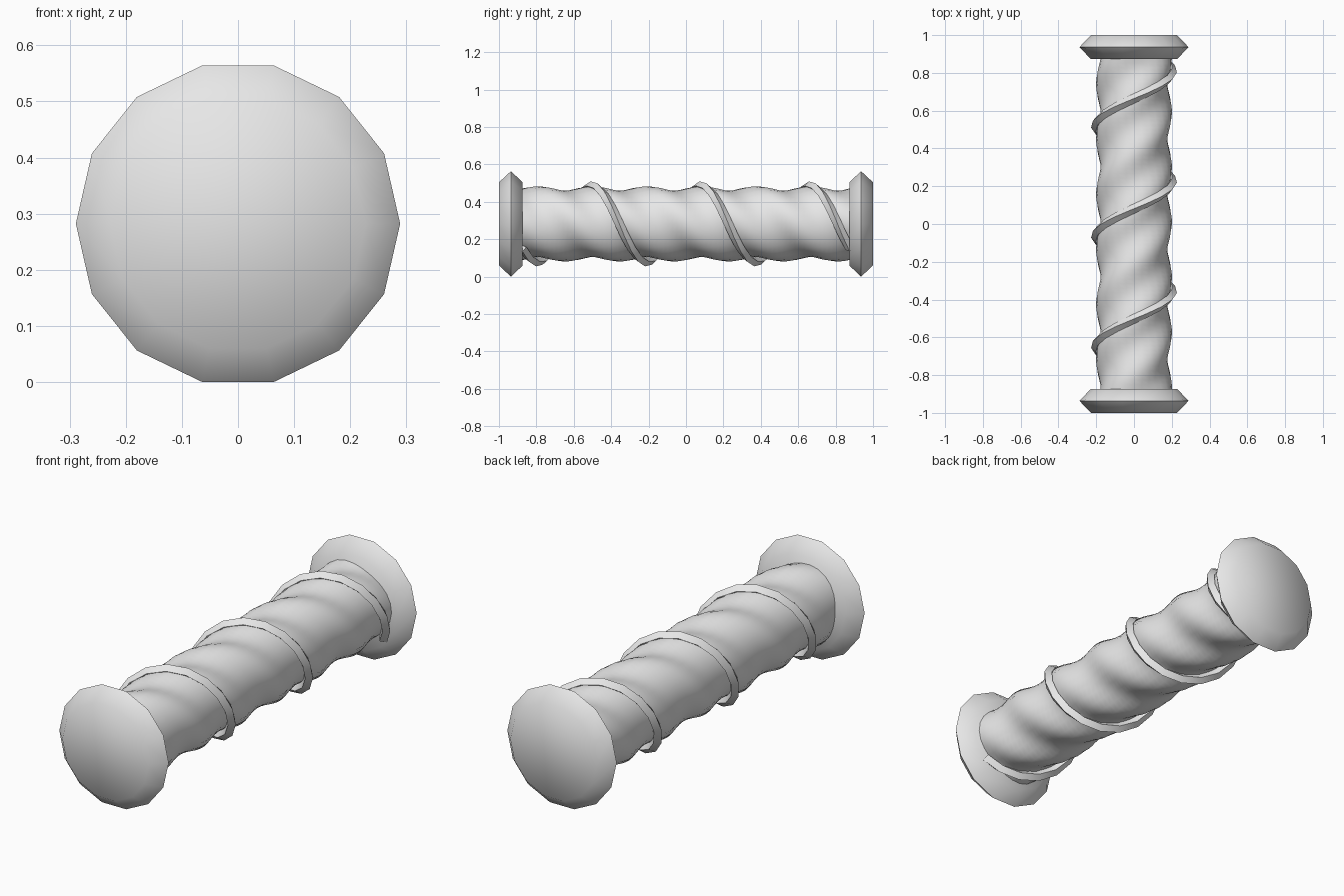
import bpy, bmesh, math
from mathutils import Vector

if "Cube" in bpy.data.objects:
    bpy.data.objects.remove(bpy.data.objects["Cube"])

CZ = 0.282          # height of the long axis
HALF = 0.875        # half length of the shaft between the caps
PITCH = 2 * HALF / 3

grey = bpy.data.materials.new("plain_grey")
grey.diffuse_color = (0.8, 0.8, 0.8, 1)
grey.use_nodes = True
grey.node_tree.nodes["Principled BSDF"].inputs["Base Color"].default_value = grey.diffuse_color


def around(r, a, y):
    """Point at radius r and angle a around the long axis."""
    return Vector((r * math.cos(a), y, CZ + r * math.sin(a)))


def skin(name, rings, angle):
    """Join rings of points into a closed tube with end faces."""
    bm = bmesh.new()
    loops = [[bm.verts.new(p) for p in ring] for ring in rings]
    n = len(loops[0])
    for a, b in zip(loops, loops[1:]):
        for i in range(n):
            j = (i + 1) % n
            bm.faces.new((a[i], a[j], b[j], b[i]))
    bm.faces.new(loops[0])
    bm.faces.new(loops[-1])
    bmesh.ops.recalc_face_normals(bm, faces=bm.faces)
    mesh = bpy.data.meshes.new(name)
    bm.to_mesh(mesh)
    bm.free()
    mesh.materials.append(grey)
    ob = bpy.data.objects.new(name, mesh)
    bpy.context.collection.objects.link(ob)
    bpy.ops.object.select_all(action='DESELECT')
    ob.select_set(True)
    bpy.context.view_layer.objects.active = ob
    bpy.ops.object.shade_smooth_by_angle(angle=math.radians(angle))


# Bevelled end caps, 14 sided
for name, side in (("front_cap", -1), ("back_cap", 1)):
    profile = [(0.228, HALF - 0.002), (0.289, 0.936), (0.228, 1.0)]
    skin(name, [[around(r, math.tau * i / 14, side * y) for i in range(14)]
                for r, y in profile], 60)

# Shaft with three twisted lobes
SIDES, RINGS = 28, 72


def shaft_radius(a, y):
    return 0.189 + 0.012 * math.cos(3 * (a - math.pi / 2) + math.tau * (y + 0.5) / (PITCH / 2))


shaft = []
for k in range(RINGS + 1):
    y = -HALF + 2 * HALF * k / RINGS
    angles = [math.tau * i / SIDES for i in range(SIDES)]
    shaft.append([around(shaft_radius(a, y), a, y) for a in angles])
skin("twisted_shaft", shaft, 60)

# Wire wound three turns around the shaft, low-poly square section
STEPS, WIRE_R, THICK = 16, 0.204, 0.024
start = math.radians(-40)
wire = []
for k in range(3 * STEPS + 1):
    a = start + math.tau * k / STEPS
    y = HALF - PITCH * k / STEPS
    radial = Vector((math.cos(a), 0, math.sin(a)))
    tangent = Vector((-WIRE_R * math.sin(a), -PITCH / math.tau, WIRE_R * math.cos(a))).normalized()
    across = tangent.cross(radial)
    centre = around(WIRE_R, a, y)
    wire.append([centre + THICK * (math.cos(t) * radial + math.sin(t) * across)
                 for t in (math.tau * i / 4 for i in range(4))])
skin("wound_wire", wire, 30)
